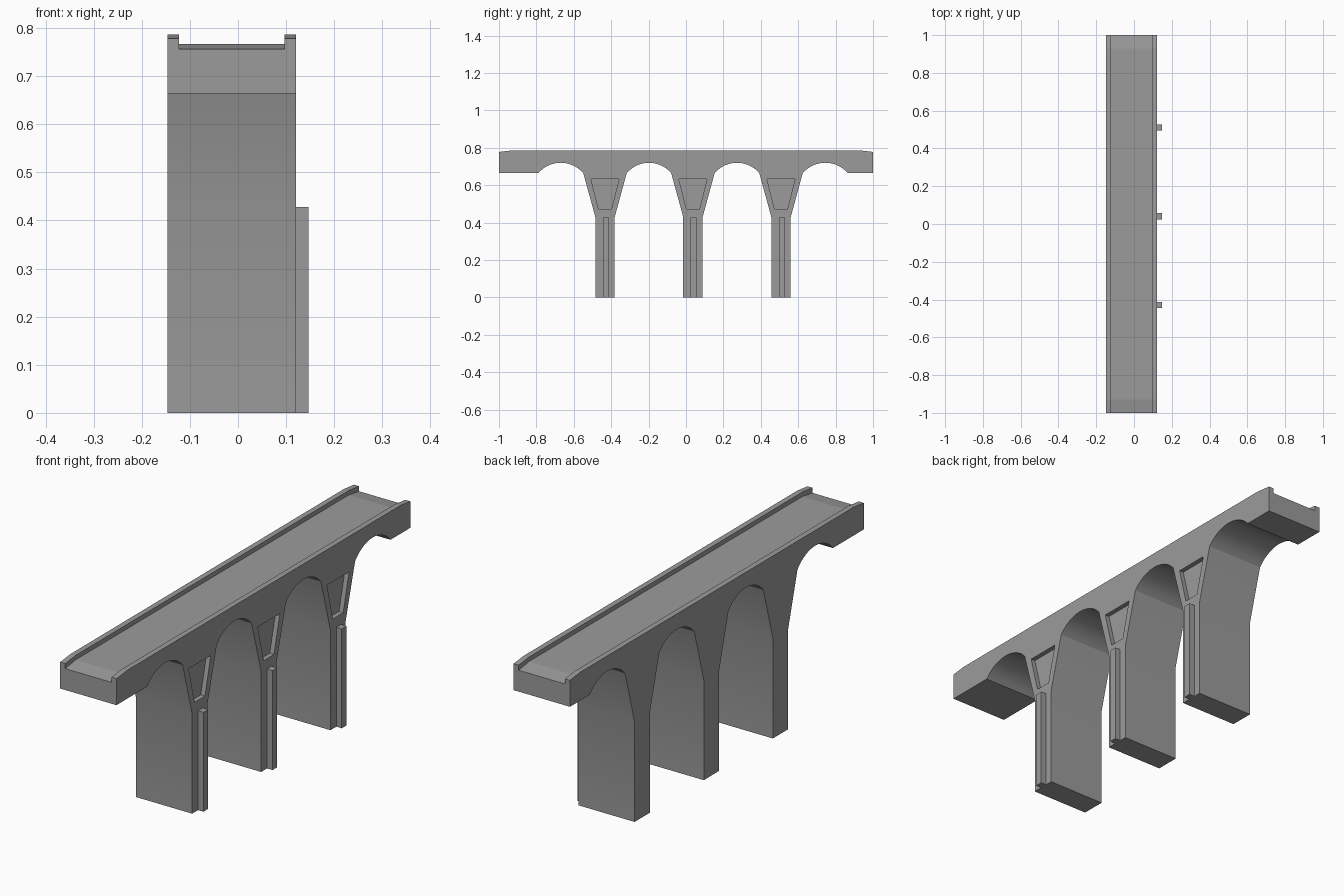
import bpy, bmesh, math

cube = bpy.data.objects.get("Cube")
if cube:
    bpy.data.objects.remove(cube, do_unlink=True)

# Shared dimensions
X0, X1 = -0.147, 0.121          # side walls
X_OUT = 0.147                   # outer face of the pilasters
CENTRES = [-0.433, 0.037, 0.508]  # piers along y
PIER, FLARE = 0.052, 0.116      # half widths of shaft and arch springing
SHAFT_TOP, SPRING, CROWN, SLAB_TOP = 0.43, 0.664, 0.72, 0.755

concrete = bpy.data.materials.new("grey concrete")
concrete.use_nodes = True
grey = (0.33, 0.33, 0.33, 1)
concrete.diffuse_color = grey
concrete.node_tree.nodes["Principled BSDF"].inputs["Base Color"].default_value = grey


def extrude_profile(name, profile, xa, xb):
    """Extrude a (y, z) outline along x into a solid."""
    bm = bmesh.new()
    face = bm.faces.new([bm.verts.new((xa, y, z)) for y, z in profile])
    out = bmesh.ops.extrude_face_region(bm, geom=[face])
    moved = [v for v in out["geom"] if isinstance(v, bmesh.types.BMVert)]
    bmesh.ops.translate(bm, verts=moved, vec=(xb - xa, 0, 0))
    bmesh.ops.recalc_face_normals(bm, faces=bm.faces)
    mesh = bpy.data.meshes.new(name)
    bm.to_mesh(mesh)
    bm.free()
    mesh.materials.append(concrete)
    obj = bpy.data.objects.new(name, mesh)
    bpy.context.collection.objects.link(obj)
    return obj


def arch(ya, yb, steps=16):
    """Circular segment from springing to springing."""
    half, rise = (yb - ya) / 2, CROWN - SPRING
    radius = (half * half + rise * rise) / (2 * rise)
    sweep = math.asin(half / radius)
    mid = (ya + yb) / 2
    angles = [sweep * (2 * i / steps - 1) for i in range(steps + 1)]
    return [(mid + radius * math.sin(a), CROWN - radius + radius * math.cos(a))
            for a in angles]


# Arched wall with piers: one outline, walked along the underside
outline = [(-1, SLAB_TOP), (-1, SPRING)]
start = -0.79
for c in CENTRES:
    outline += arch(start, c - FLARE)
    outline += [(c - PIER, SHAFT_TOP), (c - PIER, 0), (c + PIER, 0), (c + PIER, SHAFT_TOP)]
    start = c + FLARE
outline += arch(start, 0.865) + [(1, SPRING), (1, SLAB_TOP)]
wall = extrude_profile("arched_piers", outline, X0, X1)

# Tapered panels recessed into the flared pier heads
for c in CENTRES:
    panel = [(c - 0.075, 0.633), (c - 0.035, 0.473), (c + 0.035, 0.473), (c + 0.075, 0.633)]
    cutter = extrude_profile("panel_cutter", panel, X1 - 0.02, X1 + 0.02)
    cutter.hide_render = True
    mod = wall.modifiers.new("panel", 'BOOLEAN')
    mod.operation, mod.solver, mod.object = 'DIFFERENCE', 'EXACT', cutter
    bpy.context.view_layer.objects.active = wall
    bpy.ops.object.modifier_apply(modifier=mod.name)
    bpy.data.objects.remove(cutter, do_unlink=True)

# Smooth arch soffits, crisp edges elsewhere
bpy.ops.object.select_all(action='DESELECT')
wall.select_set(True)
bpy.context.view_layer.objects.active = wall
bpy.ops.object.shade_smooth_by_angle(angle=math.radians(25))


def ramped(end, top):
    """Long strip that dips slightly at both ends."""
    return [(-1, SLAB_TOP), (1, SLAB_TOP), (1, end), (0.93, top), (-0.93, top), (-1, end)]


# Roadway and the two parapets
extrude_profile("roadway", ramped(SLAB_TOP + 0.001, 0.767), X0 + 0.024, X1 - 0.024)
extrude_profile("right_parapet", ramped(0.778, 0.786), X0, X0 + 0.024)
extrude_profile("left_parapet", ramped(0.778, 0.786), X1 - 0.024, X1)

# Slim pilasters on one side of each shaft
for i, c in enumerate(CENTRES):
    a, b = c - 0.012, c + 0.02
    extrude_profile(f"pilaster_{i + 1}", [(a, 0), (b, 0), (b, SHAFT_TOP - 0.002), (a, SHAFT_TOP - 0.002)], X1, X_OUT)
